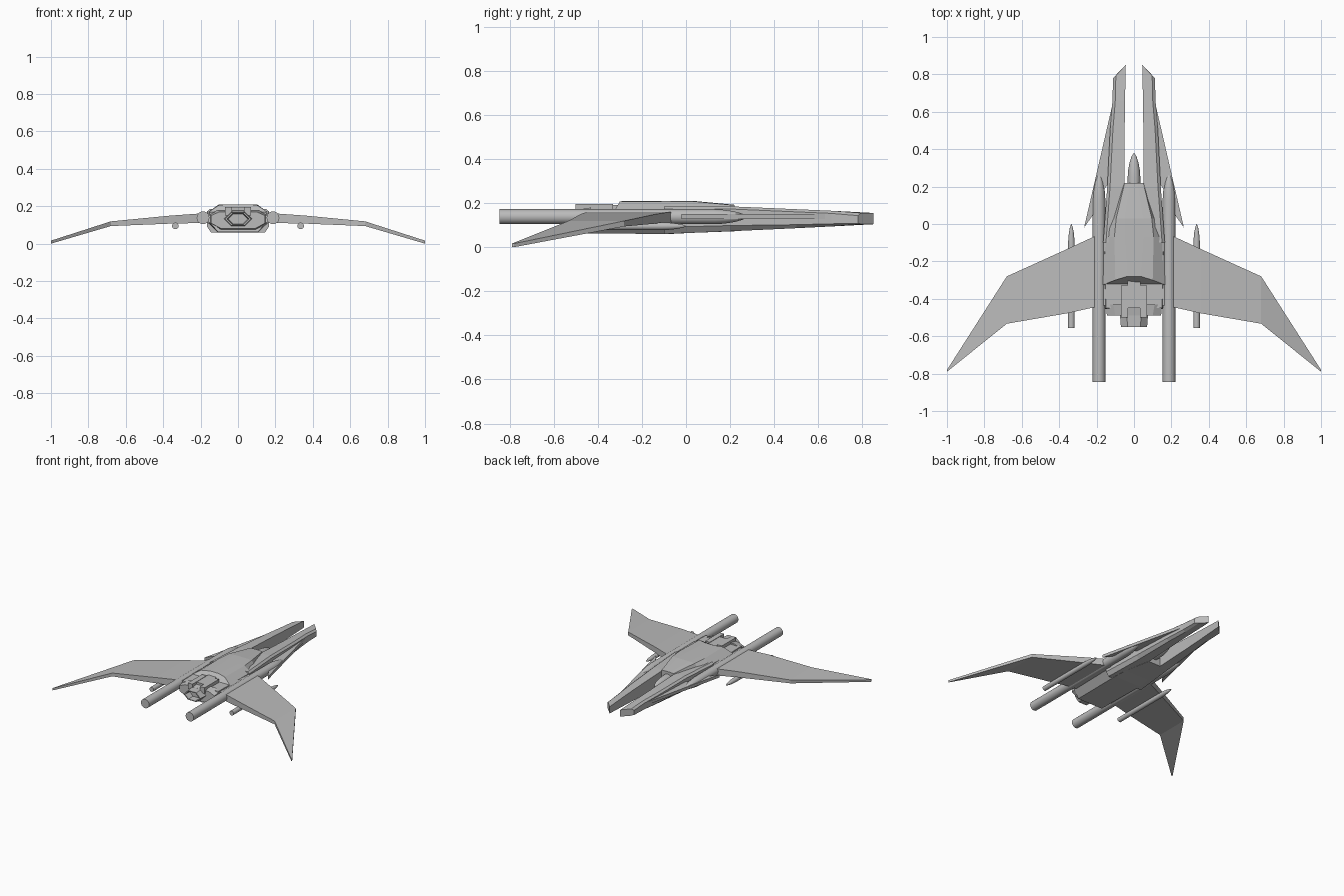
import bpy, bmesh, math

if "Cube" in bpy.data.objects:
    bpy.data.objects.remove(bpy.data.objects["Cube"])

grey = bpy.data.materials.new("hull grey")
grey.diffuse_color = (0.5, 0.5, 0.5, 1)
grey.use_nodes = True
grey.node_tree.nodes["Principled BSDF"].inputs["Base Color"].default_value = grey.diffuse_color


def make(name, bm, mirror=False, smooth=False):
    bmesh.ops.recalc_face_normals(bm, faces=bm.faces)
    me = bpy.data.meshes.new(name)
    bm.to_mesh(me)
    bm.free()
    me.materials.append(grey)
    ob = bpy.data.objects.new(name, me)
    bpy.context.collection.objects.link(ob)
    if mirror:
        ob.modifiers.new("mirror", 'MIRROR')
    if smooth:
        bpy.context.view_layer.objects.active = ob
        ob.select_set(True)
        bpy.ops.object.shade_smooth_by_angle(angle=math.radians(40))
        ob.select_set(False)
    return ob


def loft(name, sections, mirror=False, smooth=False):
    """Skin closed rings of (x, y, z) points and cap both ends."""
    bm = bmesh.new()
    rings = [[bm.verts.new(p) for p in s] for s in sections]
    n = len(rings[0])
    for a, b in zip(rings, rings[1:]):
        for i in range(n):
            j = (i + 1) % n
            bm.faces.new((a[i], a[j], b[j], b[i]))
    bm.faces.new(rings[0])
    bm.faces.new(rings[-1])
    return make(name, bm, mirror, smooth)


def sym(y, half):
    """Symmetric ring from half profile points (x, z) or (x, z, own y)."""
    pts = [(p[0], p[2] if len(p) > 2 else y, p[1]) for p in half]
    return pts + [(-x, py, z) for x, py, z in reversed(pts)]


def box(name, x0, x1, y0, y1, z0, z1, mirror=False):
    loft(name, [[(x0, y, z0), (x1, y, z0), (x1, y, z1), (x0, y, z1)] for y in (y0, y1)], mirror)


def rod(name, x, z, r, y0, y1, nose, mirror=True):
    """Round rod along y with a rounded, pointed nose."""
    prof = [(y0, r), (y1 - nose, r)]
    prof += [(y1 - nose * (1 - t), r * k) for t, k in ((.3, .92), (.6, .72), (.85, .42), (1, .08))]
    rings = [[(x + q * math.cos(a * math.tau / 20), y, z + q * math.sin(a * math.tau / 20))
              for a in range(20)] for y, q in prof]
    loft(name, rings, mirror, True)


# main hull
loft("hull", [
    sym(-.47, [(.15, .17, -.45), (.16, .12, -.45), (.105, .062)]),
    sym(-.07, [(.158, .172), (.168, .12), (.11, .06)]),
    sym(.03, [(.125, .172), (.145, .11), (.10, .065)]),
    sym(.22, [(.052, .17), (.055, .11), (.052, .072)])])

# raised cabin roof
loft("cabin_roof", [
    sym(-.28, [(.035, .21), (.10, .207, -.30), (.165, .165, -.325)]),
    sym(-.07, [(.05, .21), (.105, .208), (.162, .165)]),
    sym(.03, [(.05, .21), (.095, .208), (.12, .165)]),
    sym(.22, [(.02, .192), (.05, .19), (.056, .165)])])

# twin forward prongs
def prong(y, xi, xo, zb, zl, zt, dy=0):
    return [(xi, y, zb), (xo - .02, y - dy * .7, zb), (xo, y - dy, zl),
            (xo, y - dy, zt - .012), (xo - .015, y - dy * .8, zt), (xi, y, zt)]

loft("prong", [
    prong(-.1, .05, .165, .06, .09, .185),
    prong(.2, .05, .143, .072, .098, .185),
    prong(.5, .05, .128, .086, .102, .172),
    prong(.66, .048, .115, .094, .106, .165),
    prong(.85, .044, .112, .104, .108, .155, .07)], True)

# side blades beside the prongs
blade = [(.10, .66), (.115, .64), (.267, -.02), (.215, .055), (.175, .17), (.13, .22)]
loft("side_blade", [[(x, y, z) for x, y in blade] for z in (.128, .15)], True)

# swept, drooping wings: x, leading y, trailing y, bottom z, top z
wing = [(.15, -.05, -.435, .11, .163), (.22, -.07, -.447, .11, .16),
        (.36, -.135, -.478, .107, .15), (.68, -.28, -.533, .094, .119),
        (1.0, -.78, -.79, 0, .016)]
loft("wing", [[(x, l, b), (x, l, t), (x, r, t), (x, r, b)] for x, l, r, b, t in wing], True)

# long rods, wing rods and centre nose
rod("long_rod", .187, .138, .034, -.845, .278, .15)
rod("wing_rod", .335, .095, .0175, -.555, 0, .11)
rod("centre_nose", 0, .14, .034, .15, .378, .13, False)

# rear engine block, deck blocks and spine
loft("engine_block", [
    sym(-.49, [(.10, .17), (.145, .15), (.145, .11), (.09, .08)]),
    sym(-.43, [(.11, .18), (.15, .16), (.15, .11), (.10, .07)])])
box("deck_block", .032, .07, -.50, -.33, .15, .195, True)
box("spine", -.034, .034, -.45, -.27, .15, .192)

# six-sided exhaust with a recessed mouth
def hexagon(y, s):
    return [(x * s, y, .132 + z * s) for x, z in
            ((.07, 0), (.035, .035), (-.035, .035), (-.07, 0), (-.035, -.035), (.035, -.035))]

loft("exhaust", [hexagon(-.46, 1.1), hexagon(-.55, 1), hexagon(-.55, .85), hexagon(-.50, .75)])
